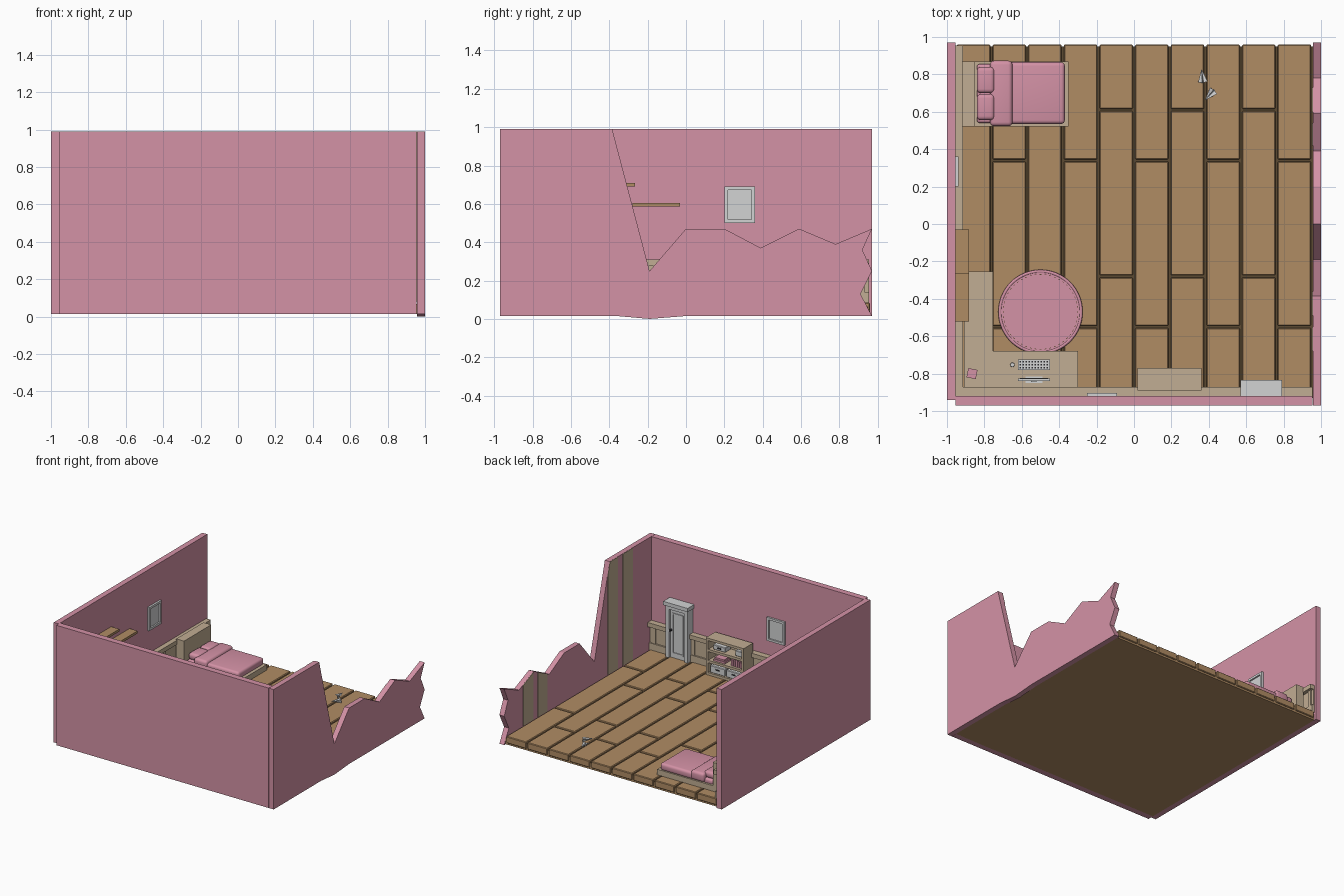
import bpy, bmesh, math
from mathutils import Matrix, Vector

if "Cube" in bpy.data.objects:
    bpy.data.objects.remove(bpy.data.objects["Cube"])


def material(name, r, g, b):
    m = bpy.data.materials.new(name)
    m.diffuse_color = tuple(((c / 255 + 0.055) / 1.055) ** 2.4 for c in (r, g, b)) + (1,)
    m.use_nodes = True
    m.node_tree.nodes["Principled BSDF"].inputs["Base Color"].default_value = m.diffuse_color
    return m


PINK = material("pink", 212, 146, 166)
WOOD = material("wood", 176, 140, 100)
GAP = material("dark_gap", 92, 74, 50)
BEIGE = material("beige", 193, 173, 147)
WHITE = material("pale_grey", 210, 211, 212)
BLACK = material("black", 45, 45, 48)
FLOOR = 0.085


def finish(name, bm, mats, bevel=0, segments=1, smooth=False):
    bmesh.ops.recalc_face_normals(bm, faces=bm.faces)
    me = bpy.data.meshes.new(name)
    bm.to_mesh(me)
    bm.free()
    for m in mats if isinstance(mats, list) else [mats]:
        me.materials.append(m)
    ob = bpy.data.objects.new(name, me)
    bpy.context.collection.objects.link(ob)
    if bevel:
        mod = ob.modifiers.new("bevel", "BEVEL")
        mod.width, mod.segments = bevel, segments
    if smooth:
        for p in me.polygons:
            p.use_smooth = True
    return ob


def boxes(name, items, mat, bevel=0, segments=1, smooth=False):
    """Each item is (x0, x1, y0, y1, z0, z1); all join into one object."""
    bm = bmesh.new()
    for x0, x1, y0, y1, z0, z1 in items:
        mx = Matrix.Translation(((x0 + x1) / 2, (y0 + y1) / 2, (z0 + z1) / 2))
        mx = mx @ Matrix.Diagonal((x1 - x0, y1 - y0, z1 - z0, 1))
        bmesh.ops.create_cube(bm, size=1, matrix=mx)
    return finish(name, bm, mat, bevel, segments, smooth)


def slab(name, outline, x0, x1, mat):
    """Extrude a (y, z) outline along x."""
    bm = bmesh.new()
    f = bm.faces.new([bm.verts.new((x0, y, z)) for y, z in outline])
    r = bmesh.ops.extrude_face_region(bm, geom=[f])
    bmesh.ops.translate(bm, verts=[v for v in r["geom"] if isinstance(v, bmesh.types.BMVert)],
                        vec=(x1 - x0, 0, 0))
    return finish(name, bm, mat)


def disc(name, centre, radius, depth, mat, axis="Z", sides=48, bevel=0):
    bm = bmesh.new()
    rot = Matrix.Rotation(math.pi / 2, 4, "X") if axis == "Y" else Matrix()
    bmesh.ops.create_cone(bm, cap_ends=True, segments=sides, radius1=radius, radius2=radius,
                          depth=depth, matrix=Matrix.Translation(centre) @ rot)
    return finish(name, bm, mat, bevel, 2)


# walls
boxes("front_wall", [(-0.955, 0.955, -0.97, -0.92, 0.015, 0.99)], PINK)
boxes("left_wall", [(-1, -0.955, -0.94, 0.97, 0.015, 0.99)], PINK)
top = [(-0.97, 0.99), (-0.385, 0.99), (-0.19, 0.25), (0, 0.47), (0.2, 0.47), (0.39, 0.37),
       (0.59, 0.47), (0.78, 0.39), (0.97, 0.47)]
rest = [(0.92, 0.36), (0.97, 0.25), (0.91, 0.13), (0.97, 0.015), (0, 0.015),
        (-0.19, 0.0), (-0.36, 0.015), (-0.97, 0.015)]
slab("broken_right_wall", top + rest, 0.957, 1.0, PINK)


# wallpaper stripes that follow the broken top
def wall_top(y):
    for (a, za), (b, zb) in zip(top, top[1:]):
        if a <= y <= b:
            return za + (zb - za) * (y - a) / (b - a)


for i, (y0, y1) in enumerate([(-0.68, -0.55), (-0.49, -0.36), (0.42, 0.54), (0.60, 0.73)]):
    ys = [y0] + [y for y, z in top if y0 < y < y1] + [y1]
    slab("wall_stripe_%d" % i, [(y, wall_top(y) - 0.001) for y in ys] + [(y1, 0.08), (y0, 0.08)],
         0.953, 0.958, BEIGE)

# floor base with dark top, then planks
base = boxes("floor_base", [(-0.957, 0.957, -0.93, 0.95, 0.015, 0.066)], [WOOD, GAP])
for p in base.data.polygons:
    p.material_index = 1 if p.normal.z > 0.5 else 0
planks = []
for i in range(10):
    x = -0.953 + i * 0.1906
    cuts = [-0.915] + ([-0.55, 0.34] if i % 2 else [-0.28, 0.61]) + [0.965]
    for a, b in zip(cuts, cuts[1:]):
        planks.append((x + 0.006, x + 0.1846, a + 0.006, b - 0.006, 0.03, FLOOR))
boxes("floor_planks", planks, WOOD, 0.005)

# wainscot: panel, skirting, cap rail and battens on both walls
left, front = [], []
for depth, z0, z1 in [(0.012, 0.08, 0.29), (0.026, 0.08, 0.14), (0.042, 0.275, 0.31)]:
    left.append((-0.956, -0.956 + depth, -0.92, 0.955, z0, z1))
    front.append((-0.955, 0.955, -0.921, -0.921 + depth + 0.008, z0, z1))
for i in range(11):
    c = -0.85 + i * 0.175
    left.append((-0.956, -0.935, c, c + 0.03, 0.13, 0.28))
    front.append((c, c + 0.03, -0.921, -0.893, 0.13, 0.28))
boxes("left_wainscot", left, BEIGE)
boxes("front_wainscot", front, BEIGE)


# windows: frame bars and a recessed pane
def window(name, c, z0, z1, side):
    a, b, t = c - 0.08, c + 0.08, 0.018
    bars = [(a, b, z0, z0 + t), (a, b, z1 - t, z1), (a, a + t, z0, z1), (b - t, b, z0, z1)]

    def place(u0, u1, v0, v1, d):
        if side == "left":
            return (-0.957, -0.957 + d, u0, u1, v0, v1)
        return (u0, u1, -0.922, -0.922 + d, v0, v1)
    boxes(name + "_frame", [place(*q, 0.018) for q in bars], WHITE)
    boxes(name + "_pane", [place(a, b, z0, z1, 0.006)], WHITE)


window("left_window", 0.28, 0.5, 0.69, "left")
window("front_window", -0.17, 0.43, 0.62, "front")

# wall shelves
boxes("low_wall_shelf", [(-0.956, -0.882, -0.28, -0.03, 0.585, 0.605)], WOOD)
boxes("high_wall_shelf", [(-0.956, -0.882, -0.52, -0.265, 0.69, 0.71)], WOOD)

# door
boxes("door_frame", [(0.58, 0.61, -0.92, -0.85, FLOOR, 0.51), (0.75, 0.78, -0.92, -0.85, FLOOR, 0.51),
                     (0.58, 0.78, -0.92, -0.85, 0.48, 0.51), (0.57, 0.79, -0.92, -0.835, 0.51, 0.54)], WHITE)
boxes("door_panel", [(0.61, 0.75, -0.92, -0.87, FLOOR, 0.48)], WHITE)
boxes("door_trim", [(0.63, 0.64, -0.88, -0.864, 0.12, 0.45), (0.72, 0.73, -0.88, -0.864, 0.12, 0.45),
                    (0.63, 0.73, -0.88, -0.864, 0.12, 0.13), (0.63, 0.73, -0.88, -0.864, 0.44, 0.45)], WHITE)
disc("door_knob", (0.74, -0.858, 0.31), 0.009, 0.02, BLACK, "Y", 12)

# bookcase and its contents
case = [(0.02, 0.04, -0.89, -0.77, FLOOR, 0.385), (0.34, 0.36, -0.89, -0.77, FLOOR, 0.385),
        (0.02, 0.36, -0.89, -0.87, FLOOR, 0.385)]
for z in (0.085, 0.185, 0.275, 0.365):
    case.append((0.02, 0.36, -0.89, -0.77, z, z + 0.02))
boxes("bookcase", case, BEIGE)
boxes("storage_bins", [(0.05, 0.185, -0.86, -0.78, 0.106, 0.165), (0.195, 0.33, -0.86, -0.78, 0.106, 0.165),
                       (0.05, 0.11, -0.86, -0.79, 0.296, 0.34), (0.20, 0.31, -0.86, -0.79, 0.296, 0.335)], WHITE, 0.004)
boxes("bin_handles", [(0.10, 0.135, -0.782, -0.777, 0.135, 0.145), (0.245, 0.28, -0.782, -0.777, 0.135, 0.145),
                      (0.24, 0.27, -0.792, -0.787, 0.31, 0.322)], BLACK)
boxes("books", [(0.05 + i * 0.02, 0.066 + i * 0.02, -0.86, -0.79, 0.206, 0.25 + 0.006 * (i % 3)) for i in range(5)]
      + [(0.2, 0.3, -0.86, -0.785, 0.206, 0.222), (0.21, 0.295, -0.86, -0.79, 0.222, 0.235)], PINK)

# bed
boxes("bed_frame", [(-0.92, -0.35, 0.52, 0.87, FLOOR, 0.13)], BEIGE)
boxes("headboard", [(-0.92, -0.85, 0.52, 0.87, FLOOR, 0.32)], BEIGE)
boxes("mattress", [(-0.84, -0.38, 0.54, 0.855, 0.12, 0.165)], PINK, 0.015, 3, True)
boxes("blanket", [(-0.72, -0.37, 0.535, 0.865, 0.125, 0.185)], PINK, 0.02, 4, True)
boxes("blanket_fold", [(-0.77, -0.65, 0.523, 0.873, 0.13, 0.205)], PINK, 0.022, 4, True)
for i, y in enumerate((0.555, 0.70)):
    boxes("pillow_%d" % i, [(-0.84, -0.745, y, y + 0.14, 0.16, 0.215)], PINK, 0.022, 4, True)

# round rug with raised border
disc("rug", (-0.5, -0.47, 0.092), 0.218, 0.018, PINK, bevel=0.004)
bm = bmesh.new()
for i in range(64):
    rings = []
    a = 2 * math.pi * i / 64
    for h in range(8):
        t = 2 * math.pi * h / 8
        r = 0.217 + 0.009 * math.cos(t)
        bm.verts.new((-0.5 + r * math.cos(a), -0.47 + r * math.sin(a), 0.095 + 0.009 * math.sin(t)))
bm.verts.ensure_lookup_table()
for i in range(64):
    for h in range(8):
        j, k = (i + 1) % 64, (h + 1) % 8
        bm.faces.new([bm.verts[q] for q in (i * 8 + h, j * 8 + h, j * 8 + k, i * 8 + k)])
finish("rug_border", bm, PINK, smooth=True)
bm = bmesh.new()
for i in range(48):
    a = 2 * math.pi * i / 48
    mx = Matrix.Translation((-0.5 + 0.2 * math.cos(a), -0.47 + 0.2 * math.sin(a), 0.101)) \
        @ Matrix.Rotation(a, 4, "Z") @ Matrix.Diagonal((0.003, 0.011, 0.002, 1))
    bmesh.ops.create_cube(bm, size=1, matrix=mx)
finish("rug_stitches", bm, GAP)

# corner desk
DESK = 0.27
boxes("desk_top", [(-0.91, -0.30, -0.875, -0.68, DESK - 0.025, DESK),
                   (-0.91, -0.755, -0.68, -0.255, DESK - 0.025, DESK)], BEIGE)
boxes("desk_legs", [(x, x + 0.03, y, y + 0.03, FLOOR, DESK - 0.02) for x, y in
                    [(-0.33, -0.87), (-0.33, -0.71), (-0.9, -0.285), (-0.785, -0.285), (-0.9, -0.87)]], BEIGE)

# computer
boxes("monitor", [(-0.62, -0.45, -0.84, -0.825, 0.30, 0.405), (-0.55, -0.52, -0.845, -0.83, DESK, 0.32),
                  (-0.58, -0.49, -0.85, -0.815, DESK, DESK + 0.008)], WHITE)
boxes("monitor_screen", [(-0.61, -0.46, -0.827, -0.823, 0.31, 0.395)], BLACK)
boxes("keyboard", [(-0.62, -0.45, -0.78, -0.725, DESK, DESK + 0.01)], WHITE)
boxes("keys", [(-0.613 + i * 0.016, -0.605 + i * 0.016, y, y + 0.007, DESK + 0.009, DESK + 0.013)
               for i in range(10) for y in (-0.772, -0.756, -0.74)], BLACK)
disc("mouse", (-0.65, -0.753, DESK + 0.007), 0.012, 0.014, WHITE, sides=16, bevel=0.004)
cube = boxes("pen_box", [(-0.025, 0.025, -0.025, 0.025, 0, 0.05)], PINK)
cube.location, cube.rotation_euler = (-0.866, -0.8, DESK), (0, 0, -0.2)


# folded paper planes on the floor
def paper_plane(name, x, y, turn):
    bm = bmesh.new()
    nose, keel = bm.verts.new((0, 0.04, 0.02)), bm.verts.new((0, -0.035, 0))
    for s in (-1, 1):
        fold = bm.verts.new((s * 0.004, -0.035, 0.024))
        tip = bm.verts.new((s * 0.025, -0.03, 0.028))
        bm.faces.new((nose, keel, fold))
        bm.faces.new((nose, fold, tip))
    ob = finish(name, bm, WHITE)
    ob.location, ob.rotation_euler = (x, y, FLOOR + 0.002), (0, 0, turn)
    mod = ob.modifiers.new("thickness", "SOLIDIFY")
    mod.thickness = 0.002


paper_plane("paper_plane_a", 0.365, 0.79, 0.1)
paper_plane("paper_plane_b", 0.405, 0.69, 2.4)
